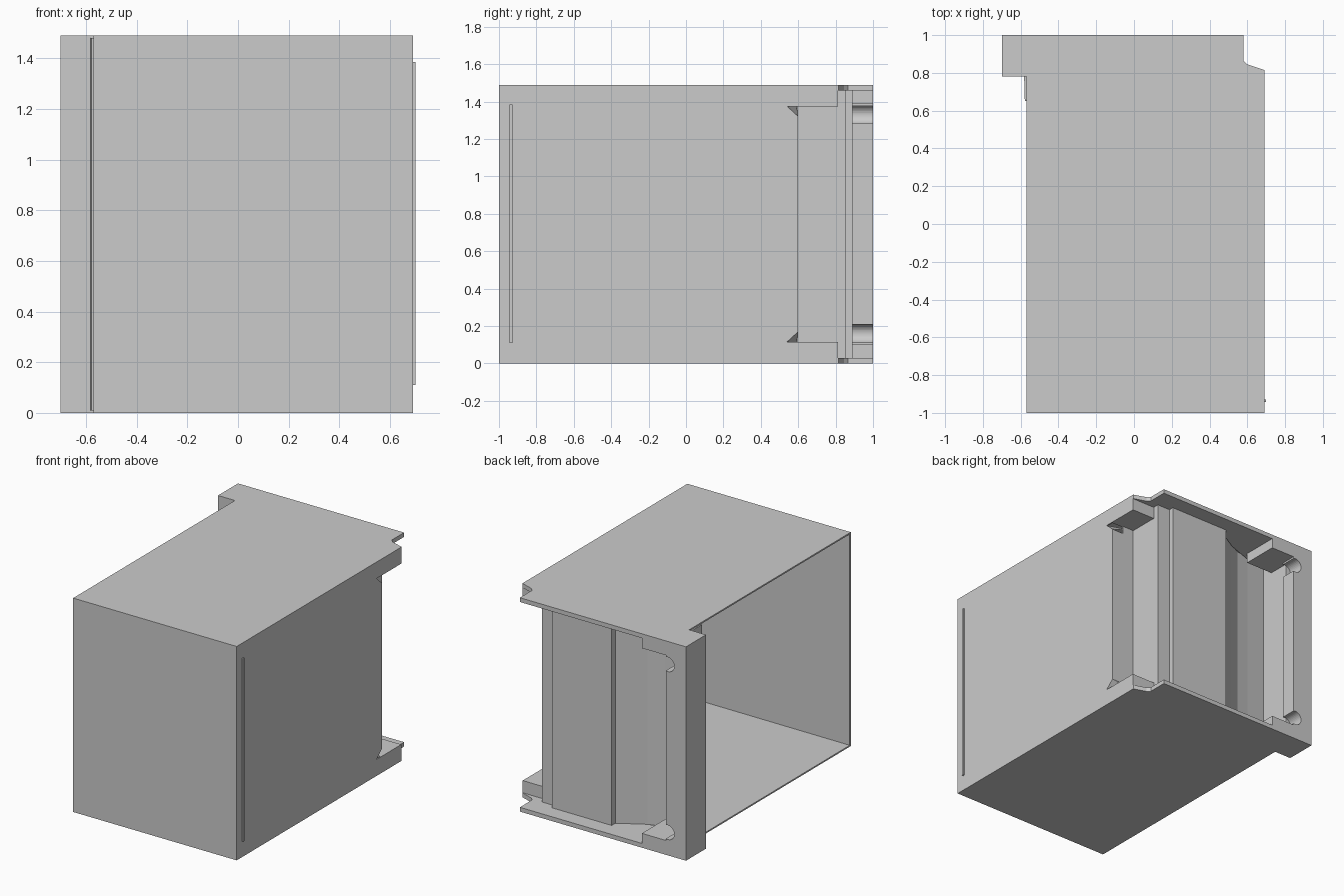
import bpy, bmesh
from mathutils import Vector

if "Cube" in bpy.data.objects:
    bpy.data.objects.remove(bpy.data.objects["Cube"])

H = 1.49


def make(name, verts, faces):
    me = bpy.data.meshes.new(name)
    me.from_pydata(verts, [], faces)
    bm = bmesh.new()
    bm.from_mesh(me)
    if len(faces) > 1 and all(e.is_manifold for e in bm.edges):
        bmesh.ops.recalc_face_normals(bm, faces=bm.faces)
    bm.to_mesh(me)
    bm.free()
    ob = bpy.data.objects.new(name, me)
    bpy.context.collection.objects.link(ob)
    return ob


def prism(name, pts, lo, hi, axis='z'):
    # extrude a 2D outline along z (outline xy) or x (outline yz)
    place = (lambda p, t: (p[0], p[1], t)) if axis == 'z' else (lambda p, t: (t, p[0], p[1]))
    n = len(pts)
    verts = [place(p, lo) for p in pts] + [place(p, hi) for p in pts]
    faces = [list(range(n))[::-1], list(range(n, 2 * n))]
    faces += [[i, (i + 1) % n, n + (i + 1) % n, n + i] for i in range(n)]
    return make(name, verts, faces)


def box(name, x0, x1, y0, y1, z0, z1):
    return prism(name, [(x0, y0), (x1, y0), (x1, y1), (x0, y1)], z0, z1)


def cut(ob, cutter):
    cutter.hide_render = True
    cutter.display_type = 'WIRE'
    m = ob.modifiers.new("cut", 'BOOLEAN')
    m.operation = 'DIFFERENCE'
    m.solver = 'EXACT'
    m.object = cutter


def ends(z0, z1):
    # same height range at the bottom and mirrored at the top
    return (("bottom", z0, z1), ("top", H - z1, H - z0))


# thin wall: front, right side and stepped back, open on the left
path = [(-.57, -1), (.69, -1), (.69, .6), (.51, .6), (.51, .855), (.41, .855), (.41, .89),
        (-.05, .89), (-.05, .845), (-.22, .74), (-.32, .69), (-.42, .675), (-.57, .66), (-.57, .79)]
n = len(path)
verts = [(x, y, .01) for x, y in path] + [(x, y, H - .01) for x, y in path]
wall = make("shell_wall", verts, [[i, i + 1, n + i + 1, n + i] for i in range(n - 1)])
sol = wall.modifiers.new("thickness", 'SOLIDIFY')
sol.thickness = .012
sol.offset = -1

# floor and roof plates, thicker at the back rim
plate = [(-.57, -1), (.69, -1), (.69, .815), (.60, .845), (.58, .865), (.58, 1), (-.57, 1)]
rim = [(-.57, .67), (-.42, .68), (-.22, .75), (-.05, .85), (.51, .85), (.51, .6), (.69, .6),
       (.69, .815), (.60, .845), (.58, .865), (.58, 1), (-.57, 1)]
for end, z0, z1 in ends(0, .01):
    prism(end + "_plate", plate, z0, z1)
for end, z0, z1 in ends(.01, .03):
    prism(end + "_rim", rim, z0, z1)

# lips beside the right recess
for end, z0, z1 in ends(.03, .115):
    box(end + "_recess_lip", .5, .69, .59, .812, z0, z1)

# sloped corners of the right panel
for end, za, zb in (("bottom", .115, .17), ("top", H - .115, H - .17)):
    cut(wall, prism(end + "_corner_cutter", [(.54, za), (.62, za), (.62, zb + (zb - za) / 3)],
                    .6, .75, 'x'))
    make(end + "_corner_facet", [(.689, .54, za), (.689, .6, zb), (.51, .6, za)], [[0, 1, 2]])

# side post at the left of the back, with a raised inner edge
outline = [(-.70, .78), (-.57, .78), (-.57, .89), (-.545, .89), (-.545, 1), (-.70, 1)]
post = prism("side_post", outline, 0, H)

# corner blocks next to the post
for end, z0, z1 in ends(.012, .10):
    box(end + "_corner_block", -.57, -.36, .74, 1, z0, z1)

# round notches in the post
for z in (.16, H - .16):
    bpy.ops.mesh.primitive_cylinder_add(vertices=32, radius=.05, depth=.22,
                                        location=(-.56, 1.0, z), rotation=(1.570796, 0, 0))
    c = bpy.context.object
    c.name = "notch_cutter"
    cut(post, c)

# raised strip on the right side near the front
box("side_strip", .685, .70, -.943, -.928, .11, 1.385)
